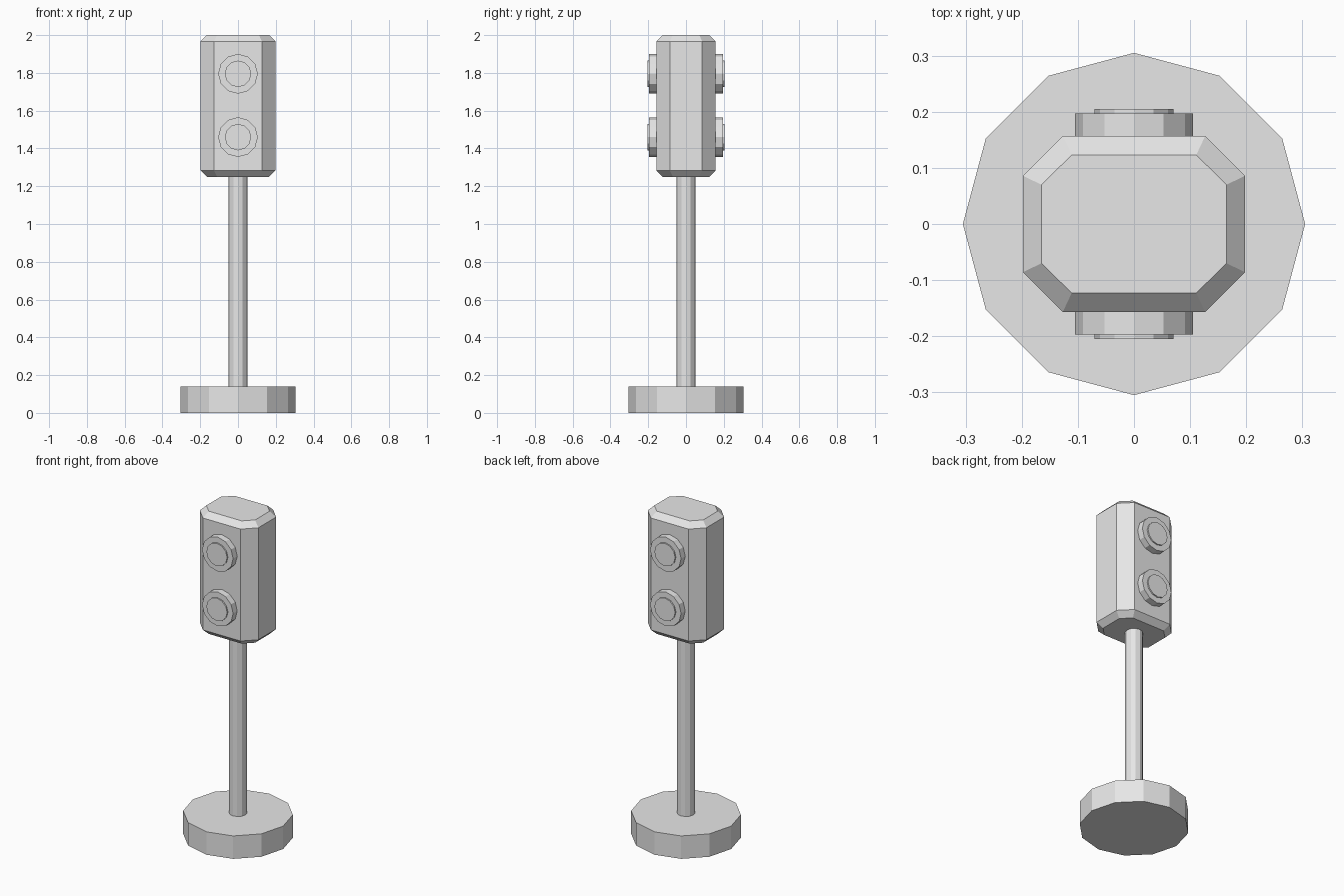
import bpy, bmesh
from math import pi
from mathutils import Matrix

cube = bpy.data.objects.get("Cube")
if cube:
    bpy.data.objects.remove(cube, do_unlink=True)

grey = bpy.data.materials.new("light grey")
grey.use_nodes = True
COLOUR = (0.8, 0.8, 0.8, 1)
grey.diffuse_color = COLOUR
grey.node_tree.nodes["Principled BSDF"].inputs["Base Color"].default_value = COLOUR


def finish(name, bm):
    bmesh.ops.recalc_face_normals(bm, faces=bm.faces)
    mesh = bpy.data.meshes.new(name)
    bm.to_mesh(mesh)
    bm.free()
    mesh.materials.append(grey)
    obj = bpy.data.objects.new(name, mesh)
    bpy.context.collection.objects.link(obj)
    return obj


def cylinder(name, radius, depth, centre, turn=0):
    """Twelve-sided cylinder with a corner on +x, optionally turned about x."""
    bm = bmesh.new()
    matrix = Matrix.Translation(centre) @ Matrix.Rotation(turn, 4, "X") @ Matrix.Rotation(pi / 2, 4, "Z")
    bmesh.ops.create_cone(bm, cap_ends=True, segments=12, radius1=radius,
                          radius2=radius, depth=depth, matrix=matrix)
    return finish(name, bm)


def octagon(bm, long_x, short_x, long_y, short_y, z):
    quarter = [(long_x, short_y), (short_x, long_y)]
    half = quarter + [(-x, y) for x, y in reversed(quarter)]
    ring = half + [(-x, -y) for x, y in half]
    return [bm.verts.new((x, y, z)) for x, y in ring]


# Weighted foot and pole
cylinder("base", 0.305, 0.14, (0, 0, 0.07))
cylinder("pole", 0.05, 1.13, (0, 0, 0.695))

# Eight-sided signal housing with chamfered ends
bm = bmesh.new()
outer = (0.198, 0.127, 0.157, 0.086)
inner = (0.165, 0.111, 0.123, 0.07)
rings = [octagon(bm, *size, z) for size, z in
         ((inner, 1.25), (outer, 1.283), (outer, 1.967), (inner, 2.0))]
for low, high in zip(rings, rings[1:]):
    for i in range(8):
        j = (i + 1) % 8
        bm.faces.new((low[i], low[j], high[j], high[i]))
bm.faces.new(rings[0])
bm.faces.new(rings[-1])
finish("signal_housing", bm)

# Two lamps on the front and two on the back
for side, y in (("front", -1), ("back", 1)):
    for level, z in (("upper", 1.795), ("lower", 1.46)):
        cylinder(f"{side}_{level}_lamp_rim", 0.105, 0.05, (0, y * 0.172, z), pi / 2)
        cylinder(f"{side}_{level}_lens", 0.07, 0.02, (0, y * 0.195, z), pi / 2)
